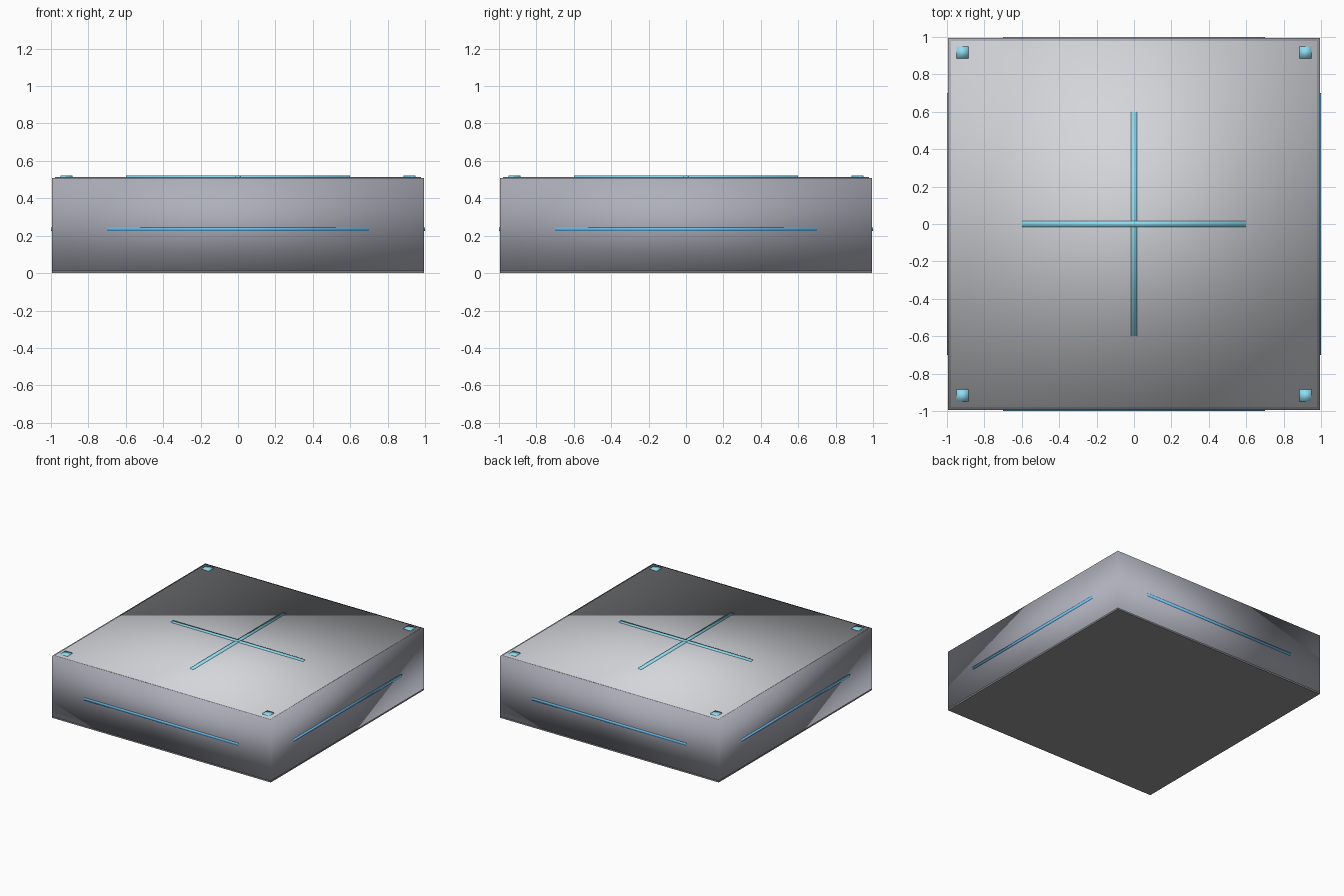
import bpy, bmesh
from math import pi
from mathutils import Matrix

if "Cube" in bpy.data.objects:
    bpy.data.objects.remove(bpy.data.objects["Cube"])


def material(name, r, g, b):
    m = bpy.data.materials.new(name)
    m.diffuse_color = (r, g, b, 1)
    m.use_nodes = True
    m.node_tree.nodes["Principled BSDF"].inputs["Base Color"].default_value = m.diffuse_color
    return m


body_grey = material("body_grey", 0.42, 0.43, 0.49)
light_grey = material("light_grey", 0.66, 0.67, 0.70)
dark_grey = material("dark_grey", 0.3, 0.3, 0.32)
cyan = material("cyan_inlay", 0.27, 0.72, 0.88)
blue = material("blue_inlay", 0.15, 0.52, 0.88)


def box(name, center, size, mat, turn=0, smooth=True):
    bm = bmesh.new()
    bmesh.ops.create_cube(bm, size=1)
    m = (Matrix.Rotation(turn, 4, 'Z') @ Matrix.Translation(center)
         @ Matrix.Diagonal((*size, 1)))
    bmesh.ops.transform(bm, matrix=m, verts=bm.verts)
    me = bpy.data.meshes.new(name)
    bm.to_mesh(me)
    bm.free()
    for p in me.polygons:
        p.use_smooth = smooth
    me.materials.append(mat)
    ob = bpy.data.objects.new(name, me)
    bpy.context.collection.objects.link(ob)


# Slab: dark base sheet, soft-shaded body, thin inset top plate
box("base_sheet", (0, 0, 0.006), (1.988, 1.988, 0.012), dark_grey, smooth=False)
box("slab_body", (0, 0, 0.26), (1.988, 1.988, 0.498), body_grey)
box("top_plate", (0, 0, 0.51), (1.956, 1.956, 0.01), light_grey)

# Crossed strips on the top
for i in range(2):
    box(f"top_strip_{i + 1}", (0, 0, 0.515), (1.2, 0.03, 0.012), cyan, i * pi / 2)

# Thin strip along each side, and a small square in each top corner
for i in range(4):
    box(f"side_strip_{i + 1}", (0, -0.99, 0.235), (1.4, 0.02, 0.02), blue, i * pi / 2)
    box(f"corner_marker_{i + 1}", (-0.917, -0.917, 0.515), (0.062, 0.062, 0.013),
        cyan, i * pi / 2)
